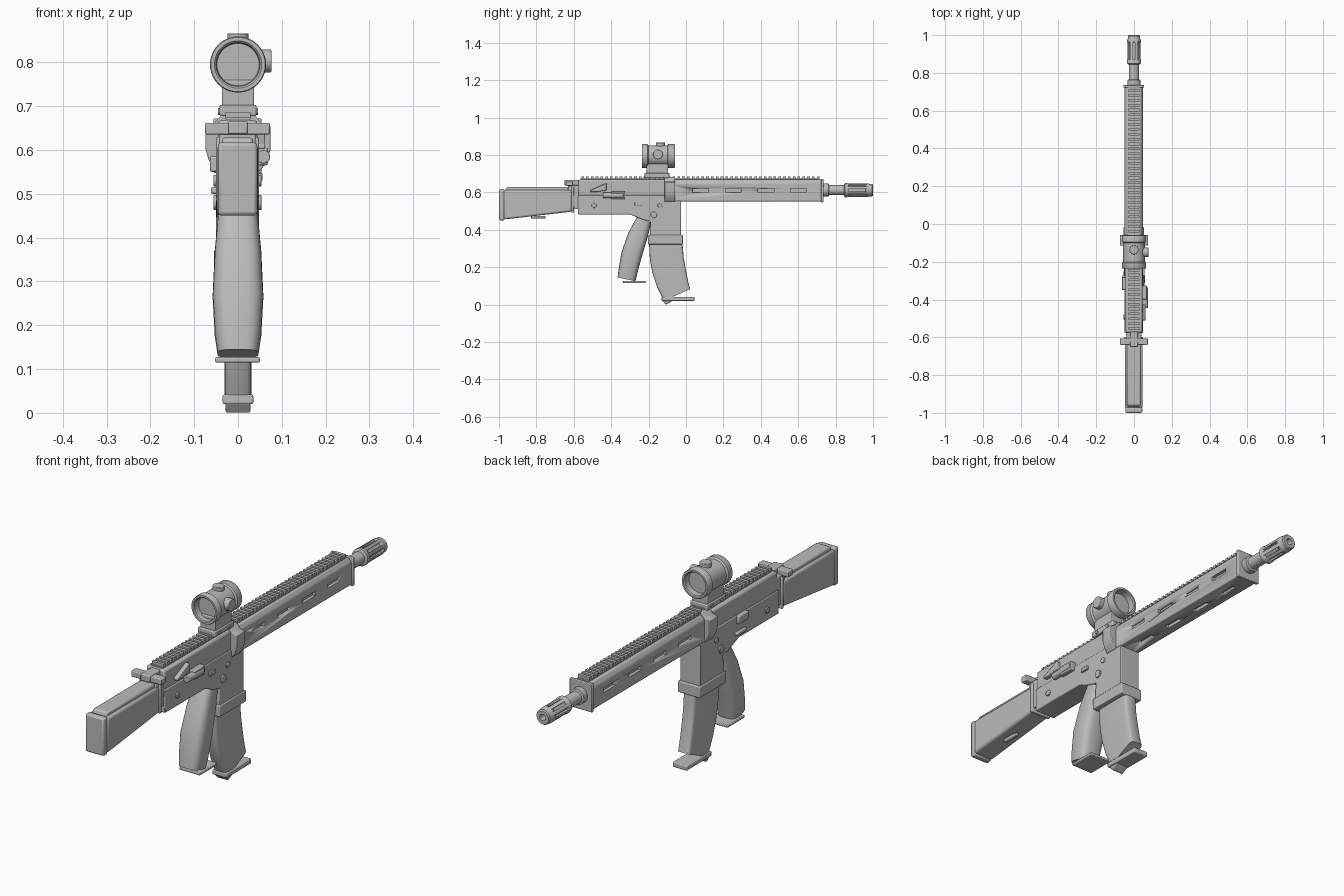
import bpy, bmesh, math
from mathutils import Matrix, Vector

if "Cube" in bpy.data.objects:
    bpy.data.objects.remove(bpy.data.objects["Cube"])

GREY = bpy.data.materials.new("plain grey")
GREY.diffuse_color = (0.5, 0.5, 0.5, 1)
GREY.use_nodes = True
GREY.node_tree.nodes["Principled BSDF"].inputs["Base Color"].default_value = GREY.diffuse_color
AXIS_Z = 0.612          # barrel height
SIGHT_Z = 0.797         # sight tube height


def finish(bm, name, bevel=0.0, seg=2):
    bmesh.ops.recalc_face_normals(bm, faces=bm.faces)
    me = bpy.data.meshes.new(name)
    bm.to_mesh(me)
    bm.free()
    ob = bpy.data.objects.new(name, me)
    bpy.context.collection.objects.link(ob)
    me.materials.append(GREY)
    if bevel:
        m = ob.modifiers.new("bevel", 'BEVEL')
        m.width, m.segments, m.limit_method = bevel, seg, 'ANGLE'
    for o in bpy.context.selected_objects:
        o.select_set(False)
    ob.select_set(True)
    bpy.context.view_layer.objects.active = ob
    bpy.ops.object.shade_smooth_by_angle(angle=math.radians(35))
    return ob


def add_box(bm, x, y, z):
    mid = [(a + b) / 2 for a, b in (x, y, z)]
    size = [b - a for a, b in (x, y, z)]
    bmesh.ops.create_cube(bm, size=1, matrix=Matrix.Translation(mid) @ Matrix.Diagonal((*size, 1)))


def box(name, x, y, z, bevel=0.004):
    bm = bmesh.new()
    add_box(bm, x, y, z)
    return finish(bm, name, bevel)


def loft(name, rings, bevel=0.0, closed=False):
    """Skin a list of equal-length point rings."""
    bm = bmesh.new()
    vs = [[bm.verts.new(p) for p in r] for r in rings]
    n = len(rings[0])
    pairs = list(zip(vs, vs[1:])) + ([(vs[-1], vs[0])] if closed else [])
    for a, b in pairs:
        for i in range(n):
            j = (i + 1) % n
            bm.faces.new((a[i], a[j], b[j], b[i]))
    if not closed:
        bm.faces.new(vs[0])
        bm.faces.new(vs[-1])
    return finish(bm, name, bevel)


def side_profile(name, pts, x0, x1, bevel=0.004):
    return loft(name, [[(x, y, z) for y, z in pts] for x in (x0, x1)], bevel)


def end_profile(name, pts, y0, y1, bevel=0.003):
    return loft(name, [[(x, y, z) for x, z in pts] for y in (y0, y1)], bevel)


def lathe(name, pts, z, n=32):
    """Turn (y, radius) points about an axis along y."""
    ang = [2 * math.pi * i / n for i in range(n)]
    return loft(name, [[(r * math.cos(a), y, z + r * math.sin(a)) for a in ang] for y, r in pts])


def rod(name, a, b, r, n=24, bevel=0.002):
    a, b = Vector(a), Vector(b)
    d = b - a
    bm = bmesh.new()
    bmesh.ops.create_cone(bm, cap_ends=True, segments=n, radius1=r, radius2=r, depth=d.length,
                          matrix=Matrix.Translation((a + b) / 2) @ d.to_track_quat('Z', 'Y').to_matrix().to_4x4())
    return finish(bm, name, bevel)


def cut(ob, cutter):
    m = ob.modifiers.new("cut", 'BOOLEAN')
    m.object, m.solver = cutter, 'EXACT'
    me = bpy.data.meshes.new_from_object(ob.evaluated_get(bpy.context.evaluated_depsgraph_get()))
    ob.modifiers.clear()
    ob.data = me
    bpy.data.objects.remove(cutter)


def rounded_ring(back, front, hx, power, n=24):
    """Superellipse section spanning two (y, z) points, hx half width."""
    ring = []
    for i in range(n):
        a = 2 * math.pi * i / n
        c, s = [math.copysign(abs(f(a)) ** (2 / power), f(a)) for f in (math.cos, math.sin)]
        t = (c + 1) / 2
        ring.append((hx * s, back[0] + (front[0] - back[0]) * t, back[1] + (front[1] - back[1]) * t))
    return ring


# stock
side_profile("stock", [(-.975, .455), (-.61, .497), (-.61, .612), (-.975, .612)], -.048, .046, .01)
side_profile("cheek_rest", [(-.97, .60), (-.61, .60), (-.61, .628), (-.96, .628)], -.036, .034, .006)
box("butt_pad", (-.046, .044), (-1, -.97), (.45, .617), .008)
box("stock_socket", (-.042, .04), (-.63, -.57), (.51, .64))
box("stock_toe", (-.008, .008), (-.83, -.75), (.46, .475))
box("stock_collar", (-.05, .048), (-.612, -.598), (.492, .63))

# charging handle
box("charging_handle", (-.075, .073), (-.64, -.605), (.635, .662))
box("charging_handle_stem", (-.022, .022), (-.65, -.57), (.636, .666))

# receiver halves
side_profile("upper_receiver", [(-.575, .55), (-.1, .55), (-.1, .668), (-.575, .668)], -.046, .044, .008)
side_profile("lower_receiver", [(-.577, .482), (-.577, .585), (-.1, .585), (-.1, .555), (-.027, .555), (-.027, .35),
                                (-.195, .35), (-.19, .445), (-.225, .452), (-.3, .482)], -.05, .048)
box("magazine_well_lip", (-.055, .053), (-.203, -.017), (.322, .372))
box("trigger", (-.008, .008), (-.225, -.213), (.42, .46), .002)

# receiver side details
side_profile("case_deflector", [(-.51, .602), (-.475, .602), (-.425, .612), (-.425, .65), (-.51, .612)], .04, .062, .003)
rod("forward_assist", (.058, -.445, .584), (.058, -.335, .584), .015)
box("assist_housing", (.04, .068), (-.4, -.325), (.565, .605))
box("bolt_release", (-.064, -.04), (-.35, -.28), (.55, .585))
box("selector", (-.062, -.04), (-.34, -.27), (.5, .515))
box("magazine_catch", (.04, .056), (-.275, -.235), (.53, .547), .002)
for name, y, z, r in (("rear_pin", -.492, .53, .013), ("front_pin", -.14, .53, .012), ("catch_button", -.172, .48, .017)):
    rod(name, (-.056, y, z), (.054, y, z), r)

# pistol grip
loft("grip", [rounded_ring(a, b, w, 3.2) for a, b, w in (
    ((-.262, .47), (-.187, .44), .045), ((-.31, .38), (-.205, .36), .053), ((-.345, .28), (-.238, .25), .058),
    ((-.36, .19), (-.262, .16), .053), ((-.366, .145), (-.27, .125), .047))])
box("grip_base", (-.052, .05), (-.337, -.215), (.115, .127), .003)

# magazine
loft("magazine", [rounded_ring(a, b, .031, 7) for a, b in (
    ((-.198, .34), (-.02, .34)), ((-.193, .24), (-.012, .25)), ((-.18, .17), (0, .18)),
    ((-.155, .095), (.012, .12)), ((-.118, .02), (.022, .083)))])
box("magazine_base", (-.035, .035), (-.13, .045), (.02, .042), .004)
side_profile("magazine_heel", [(-.125, .022), (-.108, 0), (-.08, .015), (-.06, .035), (-.12, .035)], -.028, .028, .003)

# handguard with recessed slots on both sides and underneath
guard = end_profile("handguard", [(-.05, .552), (.048, .552), (.048, .65), (.035, .668), (-.037, .668), (-.05, .65)],
                    -.1, .73, .005)
bm = bmesh.new()
for i in range(4):
    y = (.035 + .175 * i, .12 + .175 * i)
    add_box(bm, (-.07, -.036), y, (.6, .62))
    add_box(bm, (.034, .07), y, (.6, .62))
    add_box(bm, (-.011, .009), y, (.53, .566))
cut(guard, finish(bm, "slot_cutter"))
end_profile("handguard_cap", [(-.056, .547), (.054, .547), (.054, .672), (-.056, .672)], .722, .736)

# barrel clamp, wide at the shoulders and rounded below
half = [(.04, .548), (.052, .553), (.066, .575), (.074, .6), (.074, .655), (.055, .66), (.036, .682)]
end_profile("barrel_clamp", half + [(-x, z) for x, z in reversed(half)], -.115, -.058)

# toothed top rail
end_profile("rail_base", [(-.022, .66), (.022, .66), (.03, .674), (-.03, .674)], -.565, .715, 0)
bm = bmesh.new()
for i in range(50):
    y = -.56 + i * .0257
    add_box(bm, (-.029, .029), (y, y + .014), (.672, .686))
finish(bm, "rail_teeth")

# barrel and slotted muzzle
lathe("barrel", [(.73, .035), (.762, .035), (.765, .027), (.85, .027)], AXIS_Z)
muzzle = lathe("muzzle_device", [(.845, .03), (.85, .038), (.862, .038), (.865, .036), (.975, .036), (.98, .033), (.995, .033),
                                 (1, .029), (1, .014), (.94, .014)], AXIS_Z)
bm = bmesh.new()
for i in range(8):
    b2 = bmesh.ops.create_cube(bm, size=1, matrix=Matrix.Translation((0, 0, AXIS_Z)) @ Matrix.Rotation(i * math.pi / 4, 4, 'Y')
                               @ Matrix.Translation((0, .915, .036)) @ Matrix.Diagonal((.012, .09, .02, 1)))
cut(muzzle, finish(bm, "flute_cutter"))

# sight
lathe("sight_tube", [(-.205, .048), (-.232, .05), (-.236, .054), (-.236, .062), (-.233, .064), (-.206, .064), (-.2, .057),
                     (-.1, .057), (-.095, .064), (-.063, .064), (-.06, .062), (-.06, .054), (-.064, .05), (-.09, .048)],
      SIGHT_Z - .002, 40)
rod("top_turret", (0, -.137, .83), (0, -.137, .866), .024)
rod("side_turret", (.04, -.15, .803), (.076, -.15, .803), .026)
box("sight_mount", (-.037, .037), (-.212, -.095), (.69, .76))
box("sight_clamp", (-.042, .042), (-.222, -.088), (.677, .703))
for y in (-.19, -.12):
    rod("clamp_screw", (-.046, y, .688), (.046, y, .688), .008, 12, 0)
